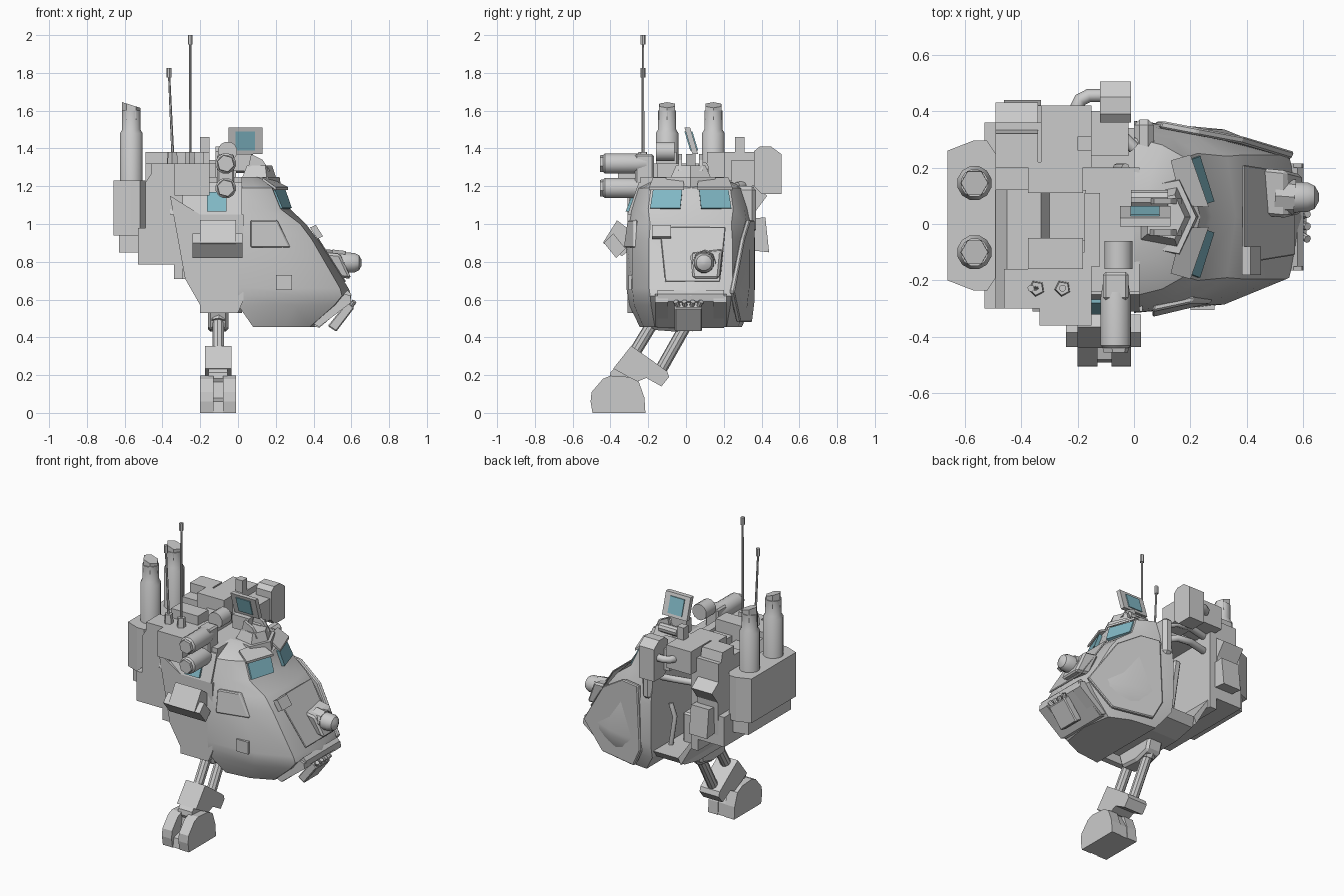
import bpy, bmesh, math
from mathutils import Vector

CY = 0.025  # centre line of the cabin
glass = bpy.data.materials.new("glass")
glass.diffuse_color = (0.22, 0.48, 0.56, 1)

def mesh(name, verts, faces, mat=None, bevel=0, smooth=False):
    bm = bmesh.new()
    vs = [bm.verts.new(v) for v in verts]
    for f in faces:
        bm.faces.new([vs[i] for i in f])
    bmesh.ops.recalc_face_normals(bm, faces=bm.faces)
    me = bpy.data.meshes.new(name)
    bm.to_mesh(me)
    bm.free()
    ob = bpy.data.objects.new(name, me)
    bpy.context.collection.objects.link(ob)
    if mat:
        me.materials.append(mat)
    if bevel:
        m = ob.modifiers.new("bevel", 'BEVEL')
        m.width, m.segments = bevel, 1
    if smooth:
        bpy.ops.object.select_all(action='DESELECT')
        ob.select_set(True)
        bpy.context.view_layer.objects.active = ob
        bpy.ops.object.shade_smooth_by_angle(angle=math.radians(32))
    return ob

def loft(name, rings, **kw):
    n = len(rings[0])
    faces = [list(range(n)), list(range(n * (len(rings) - 1), n * len(rings)))]
    for r in range(len(rings) - 1):
        for i in range(n):
            j = (i + 1) % n
            faces.append([r * n + i, r * n + j, r * n + n + j, r * n + n + i])
    return mesh(name, [v for r in rings for v in r], faces, **kw)

def slab(name, pts, off, **kw):
    return loft(name, [pts, [Vector(p) + Vector(off) for p in pts]], **kw)

def prism(name, pts, axis, a, b, **kw):
    put = {'x': lambda p, t: (t, p[0], p[1]), 'y': lambda p, t: (p[0], t, p[1]),
           'z': lambda p, t: (p[0], p[1], t)}[axis]
    return loft(name, [[put(p, t) for p in pts] for t in (a, b)], **kw)

def box(name, x0, x1, y0, y1, z0, z1, **kw):
    return prism(name, [(x0, y0), (x1, y0), (x1, y1), (x0, y1)], 'z', z0, z1, **kw)

def tube(name, path, n=12, smooth=True):
    """Straight stepped tube: path is a list of (point, radius)."""
    d = (Vector(path[-1][0]) - Vector(path[0][0])).normalized()
    u = d.orthogonal().normalized()
    w = d.cross(u)
    rings = [[Vector(p) + r * (u * math.cos(2 * math.pi * i / n) + w * math.sin(2 * math.pi * i / n))
              for i in range(n)] for p, r in path]
    return loft(name, rings, smooth=smooth)

def pipe(name, pts, r):
    cu = bpy.data.curves.new(name, 'CURVE')
    cu.dimensions, cu.bevel_depth, cu.bevel_resolution, cu.use_fill_caps = '3D', r, 2, True
    sp = cu.splines.new('POLY')
    sp.points.add(len(pts) - 1)
    for q, p in zip(sp.points, pts):
        q.co = (*p, 1)
    ob = bpy.data.objects.new(name, cu)
    bpy.context.collection.objects.link(ob)

# cabin shell: z, back x, back half width, side x, side hw, front x, front hw, nose x
rings = []
for z, xb, hb, xs, hs, xf, hf, xc in [
        (.455, .08, .27, .25, .25, .38, .19, .41), (.57, 0, .325, .30, .30, .51, .21, .55),
        (.62, 0, .335, .32, .305, .55, .215, .60), (.66, 0, .34, .32, .31, .54, .22, .585),
        (.92, 0, .34, .22, .31, .39, .22, .42), (1.0, 0, .33, .20, .295, .33, .215, .36),
        (1.08, 0, .315, .13, .285, .225, .225, .275), (1.19, 0, .28, .10, .255, .18, .21, .235),
        (1.25, 0, .16, .06, .15, .12, .10, .14)]:
    half = [(xb, hb), (xs, hs), (xf, hf)]
    rings.append([(x, CY + h, z) for x, h in half] + [(xc, CY, z)] + [(x, CY - h, z) for x, h in half[::-1]])
loft("cabin_shell", rings, smooth=True)

# windscreens with brow plates
for s in (1, -1):
    q = [(.285, .055, 1.085), (.235, .215, 1.085), (.195, .2, 1.18), (.252, .045, 1.18)]
    slab("windscreen", [(x, CY + s * y, z) for x, y, z in q], (-.03, 0, -.01), mat=glass)
    q = [(.265, .035, 1.18), (.2, .22, 1.18), (.13, .2, 1.23), (.17, .04, 1.23)]
    slab("window_brow", [(x, CY + s * y, z) for x, y, z in q], (0, 0, .015))

# side door plates
slab("left_side_plate", [(.09, .34, 1.02), (.22, .315, 1.02), (.38, .285, .92), (.56, .23, .64),
                         (.40, .265, .48), (.13, .325, .48), (.07, .34, .6)], (.01, .025, 0), bevel=.006)
slab("right_side_panel", [(.07, -.305, .875), (.28, -.255, .875), (.21, -.255, 1.02), (.07, -.285, 1.02)],
     (-.005, -.025, 0), bevel=.006)
box("side_lamp_box", .2, .285, -.305, -.25, .65, .73)
box("left_collar_rib", 0, .07, .12, .37, .95, 1.2, bevel=.02)

# nose panels following the front slope
def nose(y, z):
    return (.42 + (.92 - z) * .635, y, z)
slab("nose_plate", [nose(-.14, .98), nose(.21, .98), nose(.18, .69), nose(-.11, .69)], (.006, 0, .006), bevel=.004)
slab("vision_block", [nose(-.18, .98), nose(-.08, .98), nose(-.08, .92), nose(-.18, .92)], (.03, 0, .015))
prism("nose_lip", [(.58, .65), (.6, .63), (.595, .59), (.43, .45), (.40, .46)], 'y', -.15, .2)
for s in (1, -1):
    prism("chin_frame", [(.565, .63), (.595, .62), (.60, .585), (.43, .455), (.4, .47)], 'y', CY + s * .12, CY + s * .19)

# nose lamp
slab("lamp_housing", [(.44, .03, .85), (.44, .2, .87), (.5, .185, .72), (.5, .045, .72)], (.1, -.01, -.01), bevel=.012)
tube("lamp_barrel", [((.5, .1, .795), .07), ((.57, .095, .795), .062)], 8, False)
tube("lamp_lens", [((.56, .095, .795), .056), ((.615, .095, .795), .054), ((.64, .095, .795), .042),
                   ((.655, .095, .795), .015)], 12)

# chin gun
prism("chin_gun_block", [(.58, .59), (.615, .555), (.52, .43), (.475, .46)], 'y', -.06, .085, bevel=.006)
for i in range(4):
    y = -.035 + i * .032
    tube("chin_gun_barrel", [((.55, .012 + (y - .012) * .5, .5), .012), ((.615, .012 + (y - .012) * 1.4, .59), .014)], 8)

# roof turret ring and hatch
for z0, z1, k0, k1 in [(1.18, 1.25, 1.1, 1.0), (1.25, 1.31, .8, .6)]:
    base = [(-.12, .10), (.04, .13), (.10, 0), (.04, -.13), (-.12, -.10)]
    loft("turret_collar", [[(.12 + x * k, CY + y * k, z) for x, y in base] for z, k in ((z0, k0), (z1, k1))])
for y in (-.04, .07):
    slab("hatch_fin", [(.05, y, 1.28), (.17, y, 1.28), (.13, y, 1.34), (.07, y, 1.37)], (0, .02, 0))

# tilted targeting screen
def screen(x0, x1, z0, z1, d, t, name, mat=None):
    f = lambda x, z: (x, .025 + d - (z - 1.4) * .3, z)
    slab(name, [f(x0, z0), f(x1, z0), f(x1, z1), f(x0, z1)], (0, t, 0), mat=mat)
screen(-.05, .13, 1.37, 1.51, 0, .03, "screen_frame")
screen(-.012, .09, 1.39, 1.49, -.006, .042, "screen_glass", glass)
prism("screen_hood", [(-.04, 1.28), (.06, 1.28), (.08, 1.37), (-.04, 1.37)], 'y', 0, .05)
tube("sight_cylinder", [((-.055, -.16, 1.385), .052), ((-.055, -.06, 1.385), .052)], 12)
tube("roof_canister", [((-.01, .09, 1.3), .03), ((.12, .09, 1.3), .03)], 10)

# twin launcher tubes on the right
for z in (1.32, 1.19):
    tube("launcher_tube", [((-.065, -.2, z), .045), ((-.065, -.26, z), .055), ((-.065, -.43, z), .055),
                           ((-.065, -.44, z), .045)], 12)
    tube("launcher_muzzle", [((-.065, -.41, z), .052), ((-.065, -.455, z), .045)], 6, False)
box("launcher_bracket", -.11, -.02, -.27, -.17, 1.15, 1.37, bevel=.01)

# middle bay: right wall, floor and roof, open to the left
prism("bay_right_wall", [(-.36, 1.15), (-.28, .71), (-.2, .57), (-.2, .53), (0, .53), (.03, .6), (.03, 1.05), (-.2, 1.05)],
      'y', -.31, -.27)
slab("bay_upper_wall", [(-.36, -.31, 1.05), (.02, -.31, 1.05), (.02, -.25, 1.22), (-.36, -.25, 1.22)], (0, .04, 0))
slab("bay_window", [(-.165, -.32, 1.065), (-.06, -.32, 1.065), (-.06, -.28, 1.17), (-.165, -.28, 1.17)],
     (0, .07, 0), mat=glass)
prism("bay_belly", [(-.28, .61), (.34, .61), (.3, .56), (.16, .53), (-.2, .53)], 'x', -.2, .02)
prism("bay_rear_floor", [(-.3, .78), (-.3, .71), (-.28, .71), (-.2, .57), (-.18, .61)], 'y', -.28, .34)
box("bay_roof", -.3, .02, -.24, .2, 1.19, 1.25)
box("seat_base", -.2, -.06, -.05, .12, .6, .8, bevel=.01)
slab("seat_back", [(-.22, -.06, .78), (-.17, -.06, .78), (-.22, -.06, 1.12), (-.27, -.06, 1.12)], (0, .18, 0), bevel=.01)
pipe("control_column", [(-.03, .2, .6), (-.06, .2, .8), (-.03, .2, .88)], .015)

# rear engine body
prism("rear_body", [(-.53, .785), (-.53, .98), (-.49, .98), (-.49, 1.22), (-.45, 1.28), (-.33, 1.28), (-.29, 1.22),
                    (-.29, .71), (-.34, .71), (-.34, .785)], 'y', -.3, .36)
prism("exhaust_block", [(-.66, -.2), (-.66, .26), (-.57, .295), (-.52, .295), (-.49, .25), (-.49, -.19),
                        (-.52, -.235), (-.57, -.235)], 'z', .94, 1.23)
prism("exhaust_block_base", [(-.63, -.19), (-.63, .25), (-.48, .28), (-.48, -.22)], 'z', .85, .95)
for y in (-.1, .145):
    tube("exhaust_stack", [((-.565, y, 1.0), .062), ((-.565, y, 1.48), .062), ((-.565, y, 1.5), .05),
                           ((-.565, y, 1.6), .05)], 12)
    c = [(math.cos(math.pi * i / 3), math.sin(math.pi * i / 3)) for i in range(6)]
    loft("exhaust_tip", [[(-.565 + .05 * a, y + .05 * b, 1.55) for a, b in c],
                         [(-.565 + .048 * a, y + .048 * b, 1.63 - .015 * a) for a, b in c]])

# equipment boxes on top and sides: x0 x1 y0 y1 z0 z1
for n, b in {
        "right_stowage": (-.46, -.32, -.30, -.16, 1.15, 1.32), "right_locker": (-.335, -.15, -.36, -.1, 1.15, 1.32),
        "left_locker": (-.33, -.15, .2, .42, 1.23, 1.38), "left_stowage": (-.49, -.33, .12, .36, 1.2, 1.32),
        "right_top_case": (-.375, -.18, -.16, -.05, 1.22, 1.38),
        "left_top_case": (-.375, -.18, .11, .22, 1.22, 1.38), "centre_rail": (-.175, -.12, -.15, .11, 1.2, 1.32),
        "left_shoulder_arm": (-.16, -.02, .24, .4, 1.2, 1.34), "left_sight": (-.2, -.15, .26, .31, 1.36, 1.46),
        "centre_deck": (-.3, -.17, -.06, .12, 1.2, 1.3)}.items():
    box(n, *b)
prism("left_shoulder_box", [(.36, 1.385), (.39, 1.41), (.45, 1.41), (.505, 1.37), (.505, 1.16), (.4, 1.16), (.36, 1.2)],
      'x', -.12, -.01)
prism("left_rear_pod", [(.2, 1.38), (.32, 1.38), (.36, 1.2), (.43, 1.15), (.37, 1.07), (.36, .85), (.2, .85)], 'x', -.49, -.34)
prism("left_rear_pad", [(.35, .86), (.44, .85), (.42, 1.035), (.35, 1.03)], 'x', -.46, -.33)
pipe("shoulder_hose", [(-.1, .455, 1.3), (-.16, .455, 1.3), (-.19, .44, 1.3), (-.205, .41, 1.3), (-.205, .34, 1.28)], .024)
for z in (1.22, 1.12):
    pipe("bay_hose", [(-.29, .3, z), (-.16, .33, z), (-.06, .33, z - .01), (0, .27, z - .02)], .022)

# antennas
for x, x2, top in ((-.253, -.253, 2.0), (-.345, -.365, 1.825)):
    y = -.228
    tube("antenna_base", [((x, y, 1.31), .03), ((x, y, 1.38), .025)], 5, False)
    tube("antenna_rod", [((x, y, 1.36), .008), ((x2, y, top - .03), .006)], 6)
    tube("antenna_tip", [((x2, y, top - .05), .013), ((x2, y, top), .013)], 6)

# right hip armour
prism("hip_armour", [(-.3, .86), (-.34, .83), (-.44, .9), (-.365, 1.02), (-.3, .97)], 'x', -.2, -.01)
slab("hip_cover", [(-.24, -.37, .82), (.025, -.37, .82), (.025, -.435, .9), (-.24, -.435, .9)], (0, .05, .05))

# leg: hip joint, twin struts, knee clamp, ankle
prism("hip_joint", [(-.23, .6), (.1, .6), (.06, .46), (-.05, .43), (-.18, .44)], 'x', -.16, -.05, bevel=.015)
for a, b in (((-.15, .52), (-.32, .24)), ((.02, .5), (-.155, .19))):
    tube("leg_strut", [((-.105, *a), .032), ((-.105, *b), .032)], 10)
    m = [(a[i] * .85 + b[i] * .15) for i in (0, 1)]
    tube("strut_sleeve", [((-.105, *a), .046), ((-.105, *m), .046)], 8)
prism("ankle_clamp", [(-.29, .355), (-.19, .285), (-.1, .22), (-.09, .19), (-.13, .14), (-.21, .185), (-.26, .165),
                      (-.385, .235)], 'x', -.175, -.035)
tube("ankle_joint", [((-.155, -.35, .19), .055), ((-.055, -.35, .19), .055)], 10)

# foot: two cheeks with a slot between
foot = [(-.495, 0), (-.505, .06), (-.5, .11), (-.44, .18), (-.4, .197), (-.3, .19), (-.25, .165), (-.22, .08), (-.215, 0)]
for x0, x1 in ((-.2, -.13), (-.08, -.01)):
    prism("foot_cheek", foot, 'x', x0, x1)
prism("foot_core", [(-.49, 0), (-.48, .06), (-.41, .08), (-.39, .19), (-.28, .18), (-.225, .08), (-.22, 0)], 'x', -.135, -.075)
